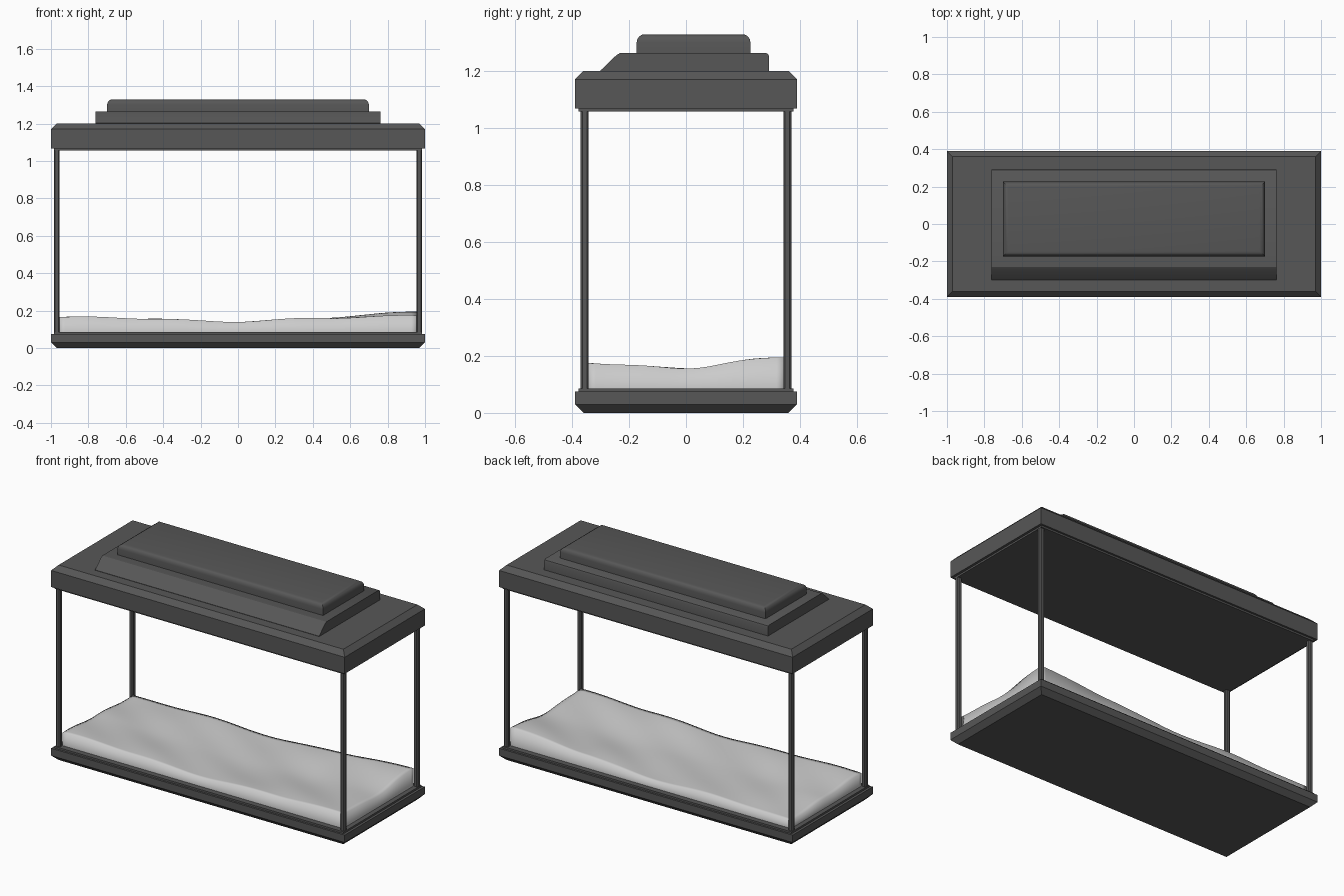
import bpy, bmesh, math

if "Cube" in bpy.data.objects:
    bpy.data.objects.remove(bpy.data.objects["Cube"])

def material(name, rgb):
    m = bpy.data.materials.new(name)
    m.diffuse_color = (*rgb, 1)
    m.use_nodes = True
    m.node_tree.nodes["Principled BSDF"].inputs["Base Color"].default_value = m.diffuse_color
    return m

PLASTIC = material("dark_grey_plastic", (0.095, 0.095, 0.095))
SAND = material("pale_grey_sand", (0.60, 0.60, 0.60))

def finish(bm, name, mat, angle=None):
    bmesh.ops.recalc_face_normals(bm, faces=bm.faces)
    me = bpy.data.meshes.new(name)
    bm.to_mesh(me)
    bm.free()
    me.materials.append(mat)
    ob = bpy.data.objects.new(name, me)
    bpy.context.collection.objects.link(ob)
    if angle:
        bpy.context.view_layer.objects.active = ob
        ob.select_set(True)
        bpy.ops.object.shade_smooth_by_angle(angle=math.radians(angle))
        ob.select_set(False)
    return ob

def box(name, x0, x1, y0, y1, z0, z1, bevel=0, pick=None, segs=1, angle=None):
    """Box whose edges accepted by pick(edge) are bevelled."""
    bm = bmesh.new()
    bmesh.ops.create_cube(bm, size=1)
    for v in bm.verts:
        v.co = (x1 if v.co.x > 0 else x0, y1 if v.co.y > 0 else y0, z1 if v.co.z > 0 else z0)
    if bevel:
        edges = [e for e in bm.edges if pick(e)]
        bmesh.ops.bevel(bm, geom=edges, offset=bevel, segments=segs, profile=0.5, affect='EDGES')
    return finish(bm, name, PLASTIC, angle)

def at_z(z):
    return lambda e: all(abs(v.co.z - z) < 1e-4 for v in e.verts)

def upright(e):
    return abs(e.verts[0].co.z - e.verts[1].co.z) > 0.01

# Base tray and its lip
box("base_tray", -1, 1, -0.39, 0.39, 0, 0.075, 0.03, at_z(0))
box("base_lip", -0.985, 0.985, -0.378, 0.378, 0.07, 0.086)

# Lid and its lip
box("lid_lip", -0.985, 0.985, -0.378, 0.378, 1.057, 1.075)
box("lid", -1, 1, -0.39, 0.39, 1.068, 1.2, 0.03, at_z(1.2))

# Corner posts
for sx in (-1, 1):
    for sy in (-1, 1):
        xs = sorted((sx * 0.954, sx * 0.984))
        ys = sorted((sy * 0.342, sy * 0.37))
        box("corner_post", *xs, *ys, 0.08, 1.065, 0.006, upright)

# Hood step with a sloping front: side profile (y, z) swept along x
profile = [(-0.30, 1.19), (-0.30, 1.202), (-0.245, 1.255), (-0.23, 1.264),
           (0.28, 1.264), (0.288, 1.26), (0.292, 1.25), (0.292, 1.19)]
bm = bmesh.new()
face = bm.faces.new([bm.verts.new((-0.763, y, z)) for y, z in profile])
ext = bmesh.ops.extrude_face_region(bm, geom=[face], use_keep_orig=True)
for v in ext["geom"]:
    if isinstance(v, bmesh.types.BMVert):
        v.co.x = 0.763
finish(bm, "hood_step", PLASTIC, 30)

# Rounded hood top
box("hood_top", -0.70, 0.70, -0.173, 0.226, 1.255, 1.329, 0.028, at_z(1.329), 4, 35)

# Sand bed: coarse height rows (front, middle, back) blended smoothly
ROWS = [[0.165, 0.158, 0.142, 0.160, 0.178],
        [0.150, 0.130, 0.128, 0.132, 0.158],
        [0.132, 0.145, 0.128, 0.165, 0.195]]

def blend(vals, t):
    t *= len(vals) - 1
    i = min(int(t), len(vals) - 2)
    f = t - i
    f = f * f * (3 - 2 * f)
    return vals[i] * (1 - f) + vals[i + 1] * f

def height(u, v):
    ripple = 0.005 * math.sin(17 * u + 5 * v) * math.sin(9 * v + 6 * u + 1)
    return blend([blend(r, u) for r in ROWS], v) + ripple

NX, NY = 64, 26
bm = bmesh.new()
bmesh.ops.create_grid(bm, x_segments=NX, y_segments=NY, size=1)
for v in bm.verts:
    x, y = v.co.x, v.co.y
    v.co = (x * 0.956, y * 0.344, height((x + 1) / 2, (y + 1) / 2))
rim = [e for e in bm.edges if e.is_boundary]
skirt = bmesh.ops.extrude_edge_only(bm, edges=rim)
for v in skirt["geom"]:
    if isinstance(v, bmesh.types.BMVert):
        v.co.z = 0.082
bmesh.ops.holes_fill(bm, edges=[e for e in bm.edges if e.is_boundary], sides=0)
for f in bm.faces:
    f.smooth = len(f.verts) == 4
finish(bm, "sand_bed", SAND)
